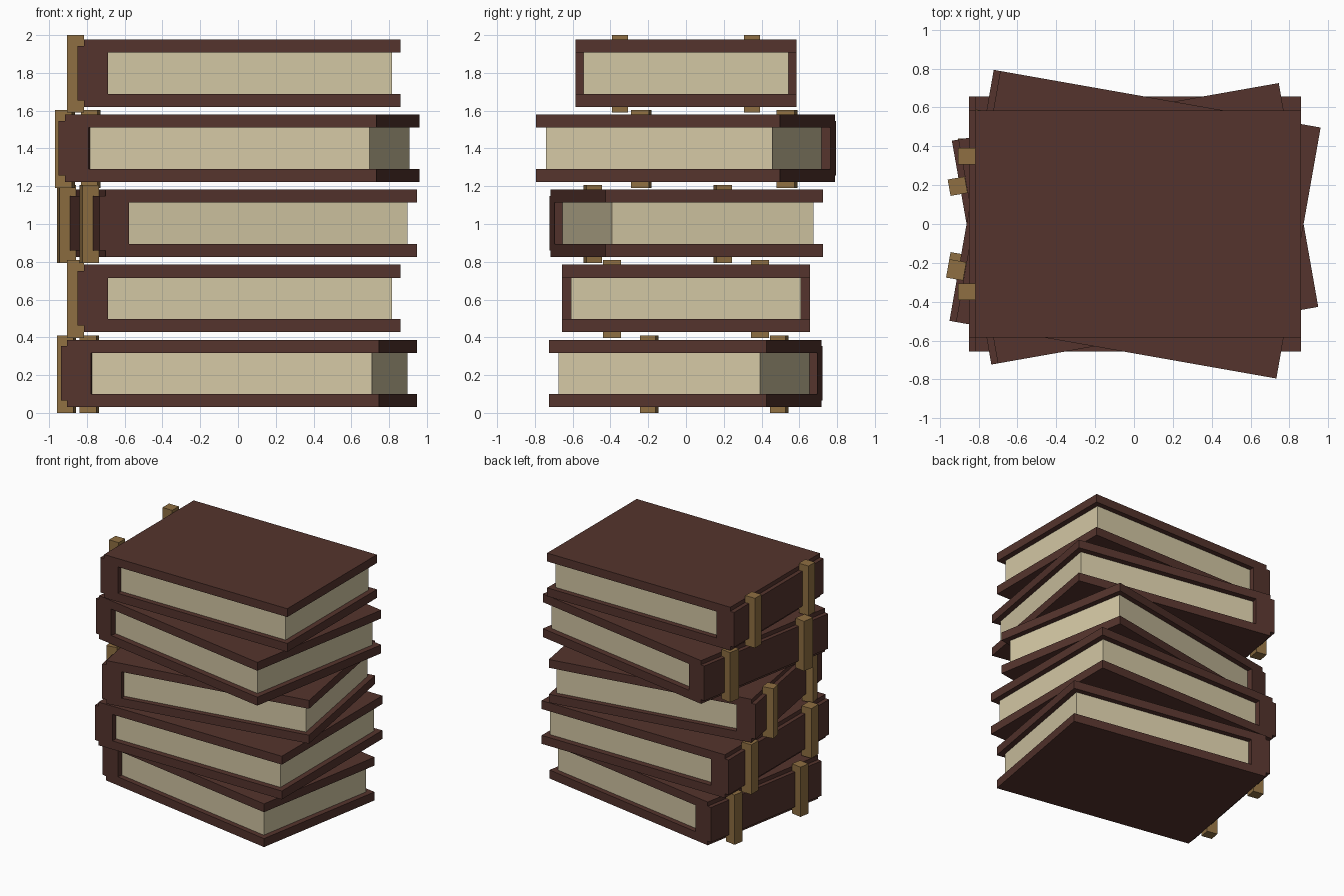
import bpy, bmesh
from math import radians
from mathutils import Matrix

cube = bpy.data.objects.get("Cube")
if cube:
    bpy.data.objects.remove(cube, do_unlink=True)


def make_material(name, rgb):
    mat = bpy.data.materials.new(name)
    mat.use_nodes = True
    color = (*rgb, 1)
    mat.diffuse_color = color
    bsdf = mat.node_tree.nodes["Principled BSDF"]
    bsdf.inputs["Base Color"].default_value = color
    bsdf.inputs["Roughness"].default_value = 0.9
    return mat


LEATHER = make_material("brown leather", (0.089, 0.034, 0.026))
PAPER = make_material("cream paper", (0.65, 0.57, 0.37))
BRASS = make_material("dull brass", (0.275, 0.159, 0.054))


def prism(name, outline, y0, y1, mat, placement):
    """Extrude an x-z outline from y0 to y1 and place it."""
    bm = bmesh.new()
    face = bm.faces.new([bm.verts.new((x, y0, z)) for x, z in outline])
    moved = bmesh.ops.extrude_face_region(bm, geom=[face])["geom"]
    verts = [v for v in moved if isinstance(v, bmesh.types.BMVert)]
    bmesh.ops.translate(bm, verts=verts, vec=(0, y1 - y0, 0))
    bmesh.ops.recalc_face_normals(bm, faces=bm.faces)
    mesh = bpy.data.meshes.new(name)
    bm.to_mesh(mesh)
    bm.free()
    mesh.materials.append(mat)
    obj = bpy.data.objects.new(name, mesh)
    obj.matrix_world = placement
    bpy.context.collection.objects.link(obj)


def rect(x0, x1, z0, z1):
    return [(x0, z0), (x1, z0), (x1, z1), (x0, z1)]


# Cover: two boards joined by a thick spine with a raised back
BOTTOM, TOP = 0.03, 0.387
INNER_BOTTOM, INNER_TOP = 0.1, 0.318
SPINE, INNER, EDGE = -0.815, -0.688, 0.86
cover_outline = [
    (SPINE, BOTTOM), (EDGE, BOTTOM), (EDGE, INNER_BOTTOM),
    (INNER, INNER_BOTTOM), (INNER, INNER_TOP), (EDGE, INNER_TOP),
    (EDGE, TOP), (SPINE, TOP), (SPINE, 0.353), (-0.849, 0.353),
    (-0.849, 0.065), (SPINE, 0.065),
]
pages_outline = rect(INNER, 0.815, INNER_BOTTOM, INNER_TOP)
band_outline = rect(-0.905, -0.816, 0, 0.411)


def book(label, level, half_width, angle):
    place = Matrix.Translation((0, 0, level * 0.3973)) @ Matrix.Rotation(radians(angle), 4, "Z")
    prism(f"{label}_cover", cover_outline, -half_width, half_width, LEATHER, place)
    page = half_width * 0.927
    prism(f"{label}_pages", pages_outline, -page, page, PAPER, place)
    # Pair of bands across the spine
    near, far = half_width * 0.524, half_width * 0.67
    prism(f"{label}_front_band", band_outline, -far, -near, BRASS, place)
    prism(f"{label}_back_band", band_outline, near, far, BRASS, place)


# Stack of alternating wide and narrow books, twisted to and fro
NARROW, WIDE = 0.585, 0.656
stack = [
    ("bottom_book", NARROW, -10),
    ("second_book", WIDE, 0),
    ("middle_book", NARROW, 10),
    ("fourth_book", WIDE, -10),
    ("top_book", NARROW, 0),
]
for level, (label, half_width, angle) in enumerate(stack):
    book(label, level, half_width, angle)
